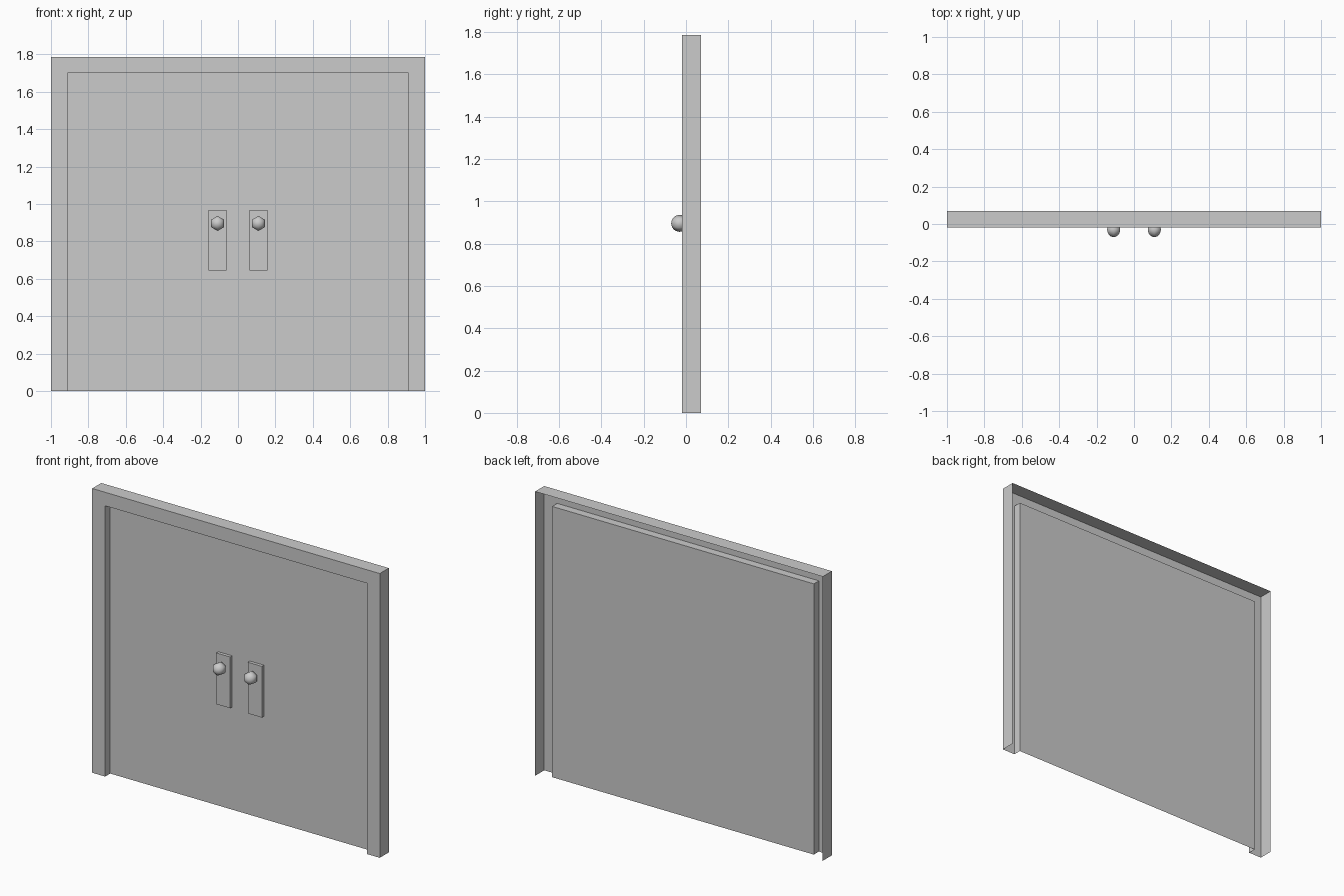
import bpy, bmesh
from math import radians
from mathutils import Matrix

if "Cube" in bpy.data.objects:
    bpy.data.objects.remove(bpy.data.objects["Cube"])


def finish(name, bm, smooth=False):
    mesh = bpy.data.meshes.new(name)
    for f in bm.faces:
        f.smooth = smooth
    bm.to_mesh(mesh)
    bm.free()
    obj = bpy.data.objects.new(name, mesh)
    bpy.context.collection.objects.link(obj)
    return obj


DOOR_Y = 0.03

# Door frame: open-backed casing swept round three sides (half width, top, y)
profile = [(1.0, 1.787, 0.07), (1.0, 1.787, -0.02),
           (0.91, 1.702, -0.02), (0.91, 1.702, DOOR_Y)]
bm = bmesh.new()
loops = [[bm.verts.new(p) for p in ((-w, y, 0), (-w, y, h), (w, y, h), (w, y, 0))]
         for w, h, y in profile]
for a, b in zip(loops, loops[1:]):
    for i in range(3):
        bm.faces.new((a[i], b[i], b[i + 1], a[i + 1]))
finish("door_frame", bm)

# Door panel: single sheet closing the back of the recess
bm = bmesh.new()
bm.faces.new([bm.verts.new((x, DOOR_Y, z))
              for x, z in ((-0.91, 0), (0.91, 0), (0.91, 1.702), (-0.91, 1.702))])
finish("door_panel", bm)

# Handle plates and six-sided smooth knobs, mirrored left and right
for side, s in (("left", -1), ("right", 1)):
    bm = bmesh.new()
    bmesh.ops.create_cube(bm, size=1, matrix=Matrix.Translation((s * 0.11, 0.02, 0.806))
                          @ Matrix.Diagonal((0.097, 0.02, 0.322, 1)))
    finish(f"handle_plate_{side}", bm)

    bm = bmesh.new()
    bmesh.ops.create_uvsphere(bm, u_segments=6, v_segments=12, radius=0.04,
                              matrix=Matrix.Translation((s * 0.109, -0.03, 0.896))
                              @ Matrix.Rotation(radians(90), 4, 'X'))
    finish(f"door_knob_{side}", bm, smooth=True)
